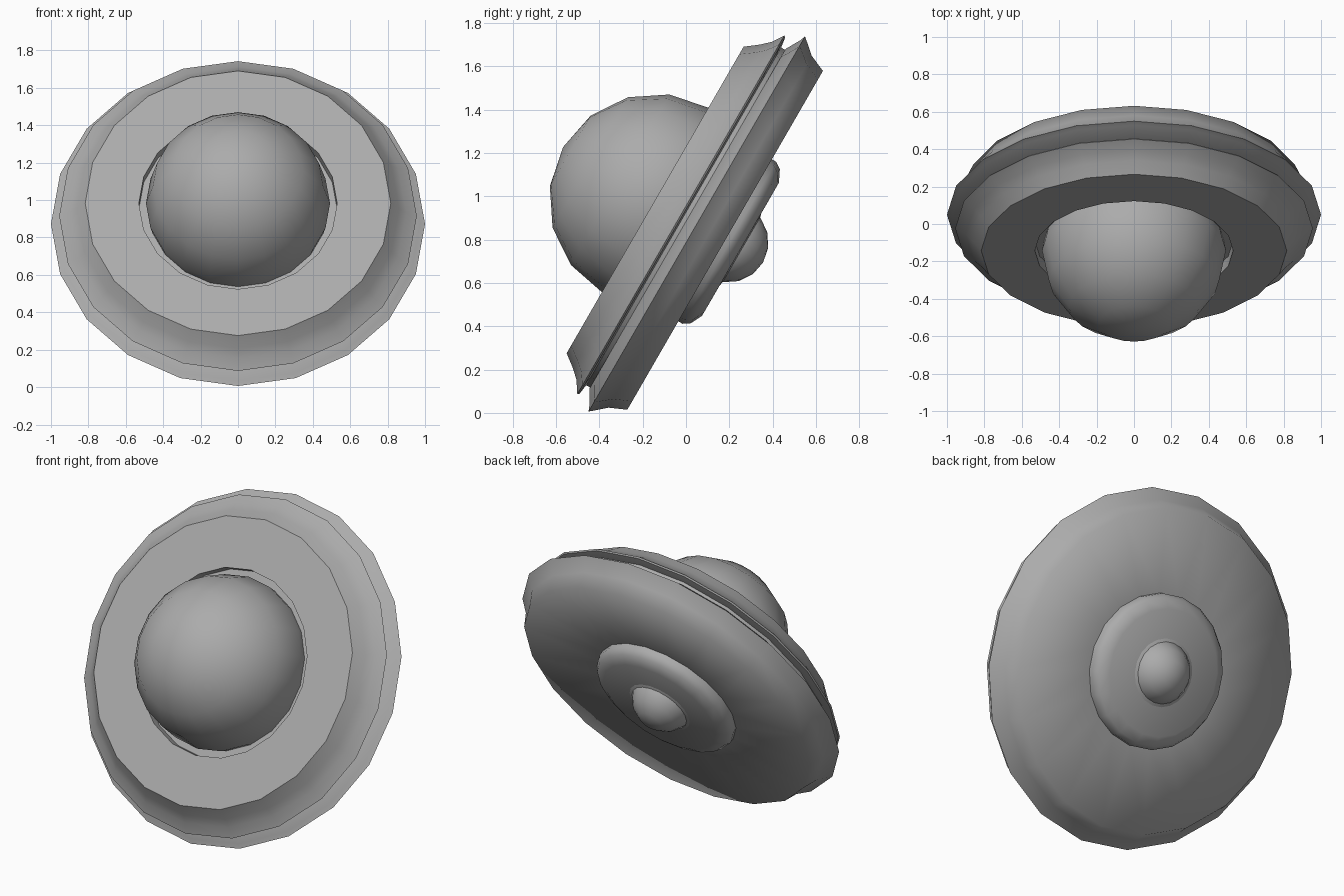
import bpy, bmesh, math
from mathutils import Matrix

if "Cube" in bpy.data.objects:
    bpy.data.objects.remove(bpy.data.objects["Cube"])

SIDES = 20
# Tilted frame: local z is the disc axis, pointing forward and up
TILT = Matrix.Translation((0, -0.1425, 0.983)) @ Matrix.Rotation(math.radians(60), 4, 'X')

grey = bpy.data.materials.new("plain_grey")
grey.diffuse_color = (0.41, 0.41, 0.41, 1)
grey.use_nodes = True
grey.node_tree.nodes["Principled BSDF"].inputs["Base Color"].default_value = grey.diffuse_color


def lathe(name, profile, angle=30, sides=SIDES):
    """Revolve a (radius, height) profile round the disc axis."""
    bm = bmesh.new()
    verts = [bm.verts.new((r, 0, z)) for r, z in profile]
    edges = [bm.edges.new(pair) for pair in zip(verts, verts[1:])]
    bmesh.ops.spin(bm, geom=verts + edges, cent=(0, 0, 0), axis=(0, 0, 1),
                   angle=math.tau, steps=sides, use_merge=False)
    bmesh.ops.remove_doubles(bm, verts=bm.verts[:], dist=1e-4)
    bmesh.ops.dissolve_degenerate(bm, edges=bm.edges[:], dist=1e-5)
    bmesh.ops.recalc_face_normals(bm, faces=bm.faces[:])
    bm.transform(TILT)
    mesh = bpy.data.meshes.new(name)
    bm.to_mesh(mesh)
    bm.free()
    mesh.materials.append(grey)
    obj = bpy.data.objects.new(name, mesh)
    bpy.context.collection.objects.link(obj)
    bpy.ops.object.select_all(action='DESELECT')
    obj.select_set(True)
    bpy.context.view_layer.objects.active = obj
    bpy.ops.object.shade_smooth_by_angle(angle=math.radians(angle))


def ball(name, radius, height, rings):
    """Sphere centred on the disc axis."""
    pts = [(radius * math.sin(math.pi * i / rings),
            height + radius * math.cos(math.pi * i / rings)) for i in range(rings + 1)]
    lathe(name, pts, 60)


# Front plate: shallow socket, flat ring and flared edge
lathe("front_plate", [(0, -0.06), (0.53, -0.06), (0.53, 0), (0.817, 0), (0.862, -0.059),
                      (0.90, -0.10), (0.956, -0.137), (0.95, -0.145), (0.90, -0.152),
                      (0, -0.152)])

# Core between the two plates
lathe("core_ring", [(0, -0.14), (0.90, -0.14), (0.90, -0.18), (0, -0.18)])

# Back disc: lip, concave flank and broad flat back
lathe("back_disc", [(0, -0.173), (0.905, -0.173), (0.974, -0.212), (1.0, -0.222),
                    (0.938, -0.293), (0.903, -0.373), (0.42, -0.366), (0, -0.366)], 85)

# Rounded hub on the back
lathe("back_hub", [(0, -0.33), (0.43, -0.33), (0.432, -0.395), (0.41, -0.428),
                   (0.355, -0.455), (0, -0.456)], 60)

# Large ball in front, small ball on the hub
ball("front_ball", 0.492, -0.002, 8)
ball("back_ball", 0.186, -0.39, 8)
